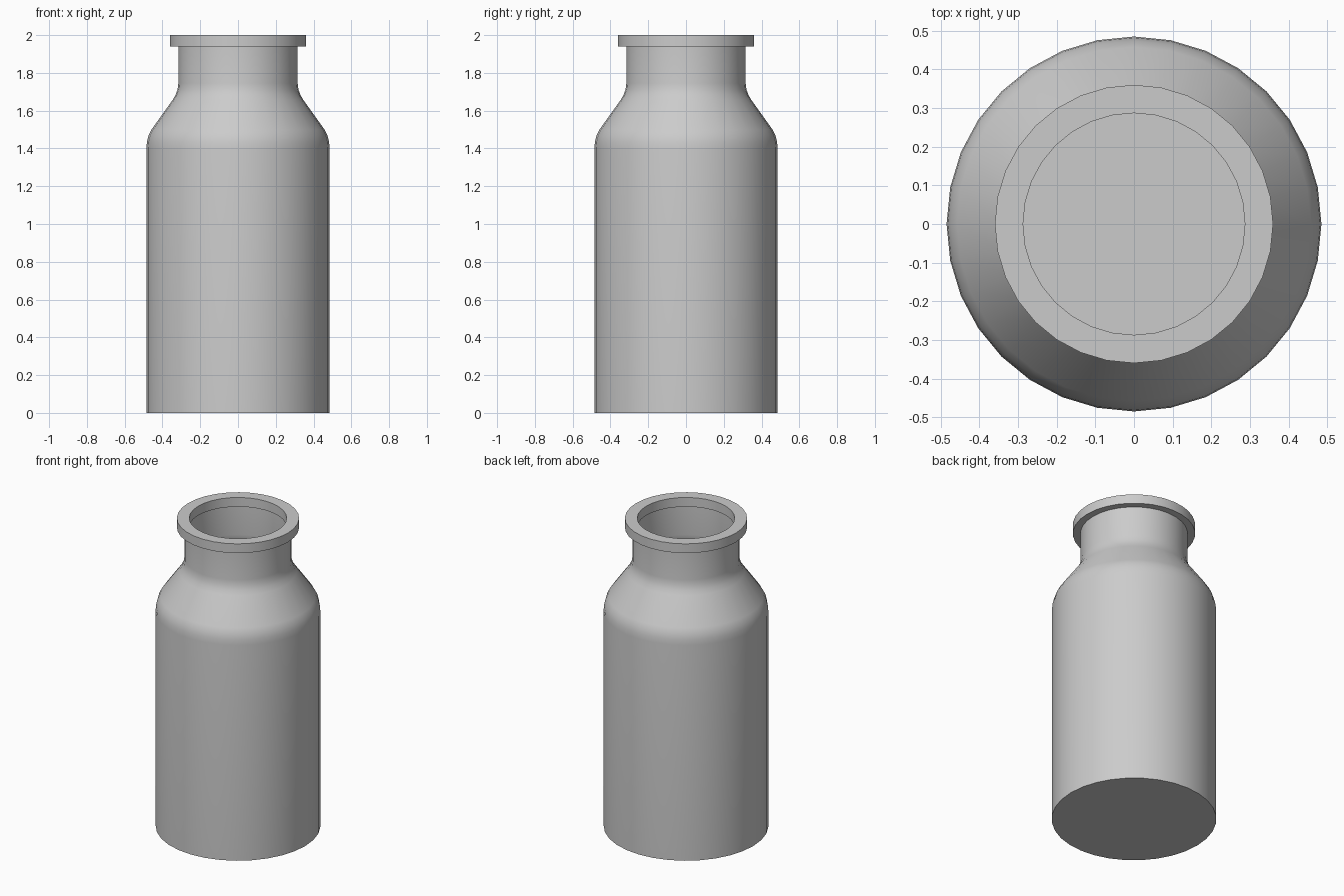
import bpy, bmesh
from math import cos, sin, tau, radians

if "Cube" in bpy.data.objects:
    bpy.data.objects.remove(bpy.data.objects["Cube"])

SIDES = 32


def lathe(name, profile, closed=False, floor=False):
    """Spin (radius, z) points round the z axis."""
    bm = bmesh.new()
    rings = [[bm.verts.new((r * cos(tau * i / SIDES), r * sin(tau * i / SIDES), z))
              for i in range(SIDES)] for r, z in profile]
    pairs = list(zip(rings, rings[1:]))
    if closed:
        pairs.append((rings[-1], rings[0]))
    for a, b in pairs:
        for i in range(SIDES):
            j = (i + 1) % SIDES
            bm.faces.new((a[i], a[j], b[j], b[i]))
    if floor:
        bm.faces.new(rings[0][::-1])
    mesh = bpy.data.meshes.new(name)
    bm.to_mesh(mesh)
    bm.free()
    obj = bpy.data.objects.new(name, mesh)
    bpy.context.collection.objects.link(obj)
    bpy.context.view_layer.objects.active = obj
    obj.select_set(True)
    bpy.ops.object.shade_smooth_by_angle(angle=radians(35))
    obj.select_set(False)
    return obj


# Thin-walled body with rounded shoulder, and open neck
lathe("bottle_body", [(0.485, 0), (0.485, 1.40), (0.482, 1.435), (0.474, 1.468),
                      (0.458, 1.50), (0.345, 1.658), (0.330, 1.685),
                      (0.320, 1.712), (0.316, 1.745), (0.316, 1.94)], floor=True)

# Square-edged rim ring overhanging the neck inside and out
lathe("neck_rim", [(0.36, 1.94), (0.36, 2.0), (0.287, 2.0), (0.287, 1.94)], closed=True)
